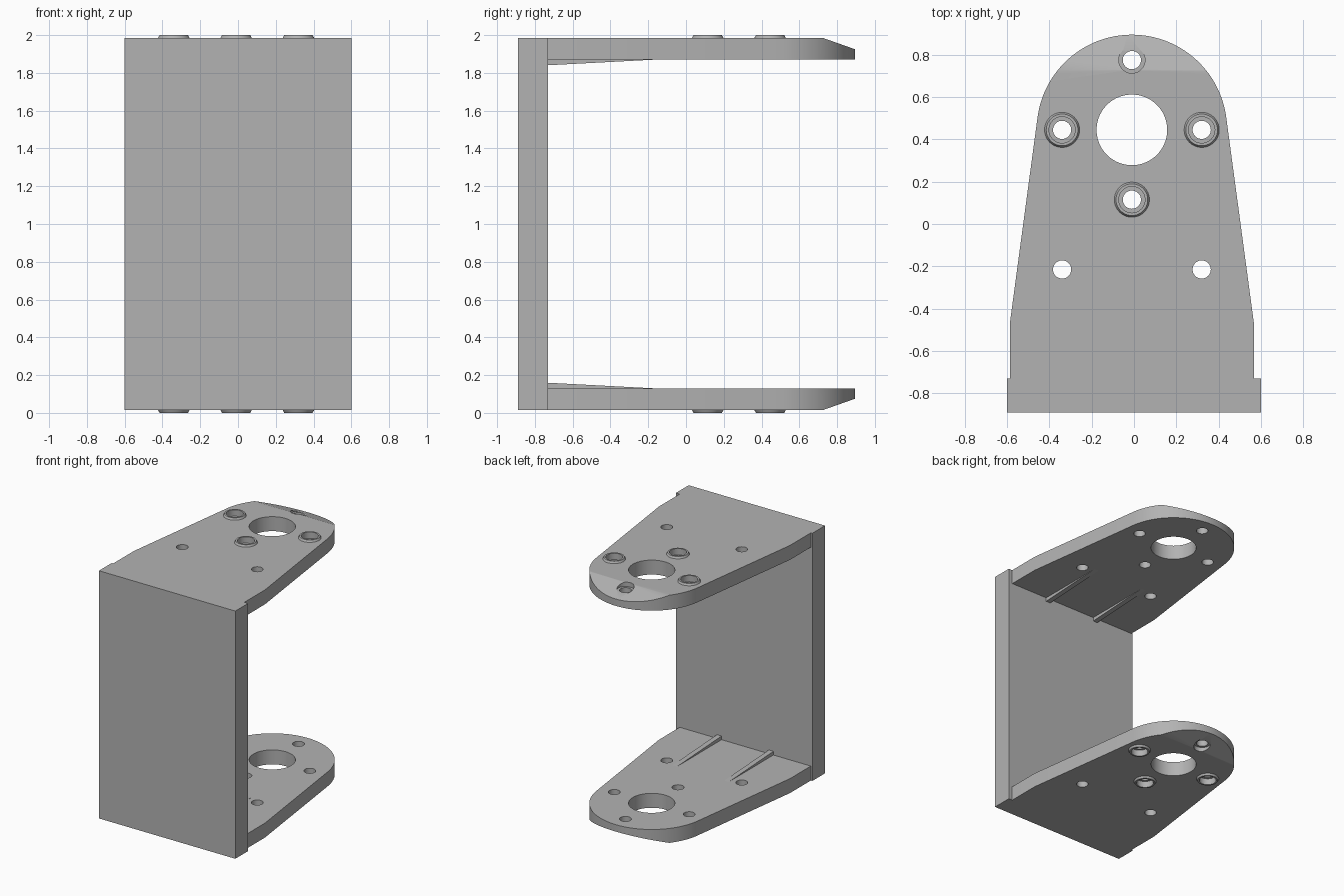
import bpy, bmesh, math
from mathutils import Vector

cube = bpy.data.objects.get("Cube")
if cube:
    bpy.data.objects.remove(cube, do_unlink=True)

grey = bpy.data.materials.new("plain grey")
grey.use_nodes = True
colour = (0.45, 0.45, 0.45, 1)
grey.diffuse_color = colour
grey.node_tree.nodes["Principled BSDF"].inputs["Base Color"].default_value = colour

# Arms sit slightly off the wall's centre line; heights are measured from mid height
AXIS = -0.01
INNER, OUTER, RIM = 0.87, 0.985, 1.0
HUB_Y, HUB_R, BOLT = 0.445, 0.45, 0.33
WALL_BACK = -0.73


def make(name, bm):
    bmesh.ops.recalc_face_normals(bm, faces=bm.faces)
    mesh = bpy.data.meshes.new(name)
    bm.to_mesh(mesh)
    bm.free()
    mesh.materials.append(grey)
    obj = bpy.data.objects.new(name, mesh)
    obj.location = (0, 0, 1)
    bpy.context.collection.objects.link(obj)
    return obj


def prism(bm, points, shift):
    face = bm.faces.new([bm.verts.new(p) for p in points])
    ext = bmesh.ops.extrude_face_region(bm, geom=[face])["geom"]
    bmesh.ops.translate(bm, vec=shift, verts=[v for v in ext if isinstance(v, bmesh.types.BMVert)])


def lathe(bm, profile, x, y, closed=False, caps=False, n=40):
    rings = []
    for r, z in profile:
        rings.append([bm.verts.new((x + r * math.cos(i * math.tau / n),
                                    y + r * math.sin(i * math.tau / n), z)) for i in range(n)])
    pairs = list(zip(rings, rings[1:])) + ([(rings[-1], rings[0])] if closed else [])
    for a, b in pairs:
        for i in range(n):
            j = (i + 1) % n
            bm.faces.new((a[i], a[j], b[j], b[i]))
    if caps:
        bm.faces.new(rings[0])
        bm.faces.new(rings[-1])


def finish(obj, mirror=True):
    bpy.ops.object.select_all(action="DESELECT")
    obj.select_set(True)
    bpy.context.view_layer.objects.active = obj
    if mirror:
        mod = obj.modifiers.new("mirror", "MIRROR")
        mod.use_axis = (False, False, True)
    for mod in list(obj.modifiers):
        bpy.ops.object.modifier_apply(modifier=mod.name)
    bpy.ops.object.shade_smooth_by_angle(angle=math.radians(25))


# Upright wall
bm = bmesh.new()
prism(bm, [(-0.6, -0.89, -OUTER), (0.6, -0.89, -OUTER), (0.6, WALL_BACK, -OUTER),
           (-0.6, WALL_BACK, -OUTER)], (0, 0, 2 * OUTER))
finish(make("wall", bm), mirror=False)

# Tapered arm outline: straight root, tangent sides, round end
half, knee = 0.577, -0.47
reach = math.hypot(half, knee - HUB_Y)
start = math.atan2(knee - HUB_Y, half) + math.acos(HUB_R / reach)
outline = [(half, WALL_BACK - 0.02), (half, knee)]
steps = 64
for i in range(steps + 1):
    a = start + (math.pi - 2 * start) * i / steps
    outline.append((HUB_R * math.cos(a), HUB_Y + HUB_R * math.sin(a)))
outline += [(-half, knee), (-half, WALL_BACK - 0.02)]
bm = bmesh.new()
prism(bm, [(AXIS + x, y, INNER) for x, y in outline], (0, 0, OUTER - INNER))

# Sloped outer face at the tip
bmesh.ops.bisect_plane(bm, geom=bm.verts[:] + bm.edges[:] + bm.faces[:],
                       plane_co=(0, 0.725, OUTER), plane_no=Vector((0, 0.06, 0.17)),
                       clear_outer=True)
bmesh.ops.holes_fill(bm, edges=[e for e in bm.edges if e.is_boundary])
arms = make("arms", bm)

# Bore, plain holes and counterbored holes
bolts = [(AXIS - BOLT, HUB_Y), (AXIS + BOLT, HUB_Y), (AXIS, HUB_Y - BOLT), (AXIS, HUB_Y + BOLT)]
low, high, floor = INNER - 0.1, RIM + 0.1, 0.95
bm = bmesh.new()
lathe(bm, [(0.167, low), (0.167, high)], AXIS, HUB_Y, caps=True, n=72)
for side in (-1, 1):
    lathe(bm, [(0.043, low), (0.043, high)], AXIS + side * BOLT, HUB_Y - 2 * BOLT, caps=True)
for x, y in bolts:
    lathe(bm, [(0.043, low), (0.043, floor), (0.062, floor), (0.062, high)], x, y, caps=True)
cutter = make("hole_cutter", bm)
cutter.hide_render = True
cut = arms.modifiers.new("holes", "BOOLEAN")
cut.operation = "DIFFERENCE"
cut.solver = "EXACT"
cut.object = cutter
bpy.context.view_layer.update()
finish(arms)
bpy.data.objects.remove(cutter, do_unlink=True)

# Raised rims around the three holes on the flat face
bm = bmesh.new()
for x, y in bolts[:3]:
    lathe(bm, [(0.062, OUTER), (0.062, RIM), (0.075, RIM), (0.083, OUTER)], x, y)
finish(make("hole_rims", bm))

# Tapered stiffening ribs on the inner faces
bm = bmesh.new()
for side in (-1, 1):
    x = AXIS + side * 0.228 - 0.02
    prism(bm, [(x, WALL_BACK - 0.01, INNER + 0.005), (x, WALL_BACK - 0.01, INNER - 0.03),
               (x, -0.17, INNER), (x, -0.17, INNER + 0.005)], (0.04, 0, 0))
finish(make("ribs", bm))
